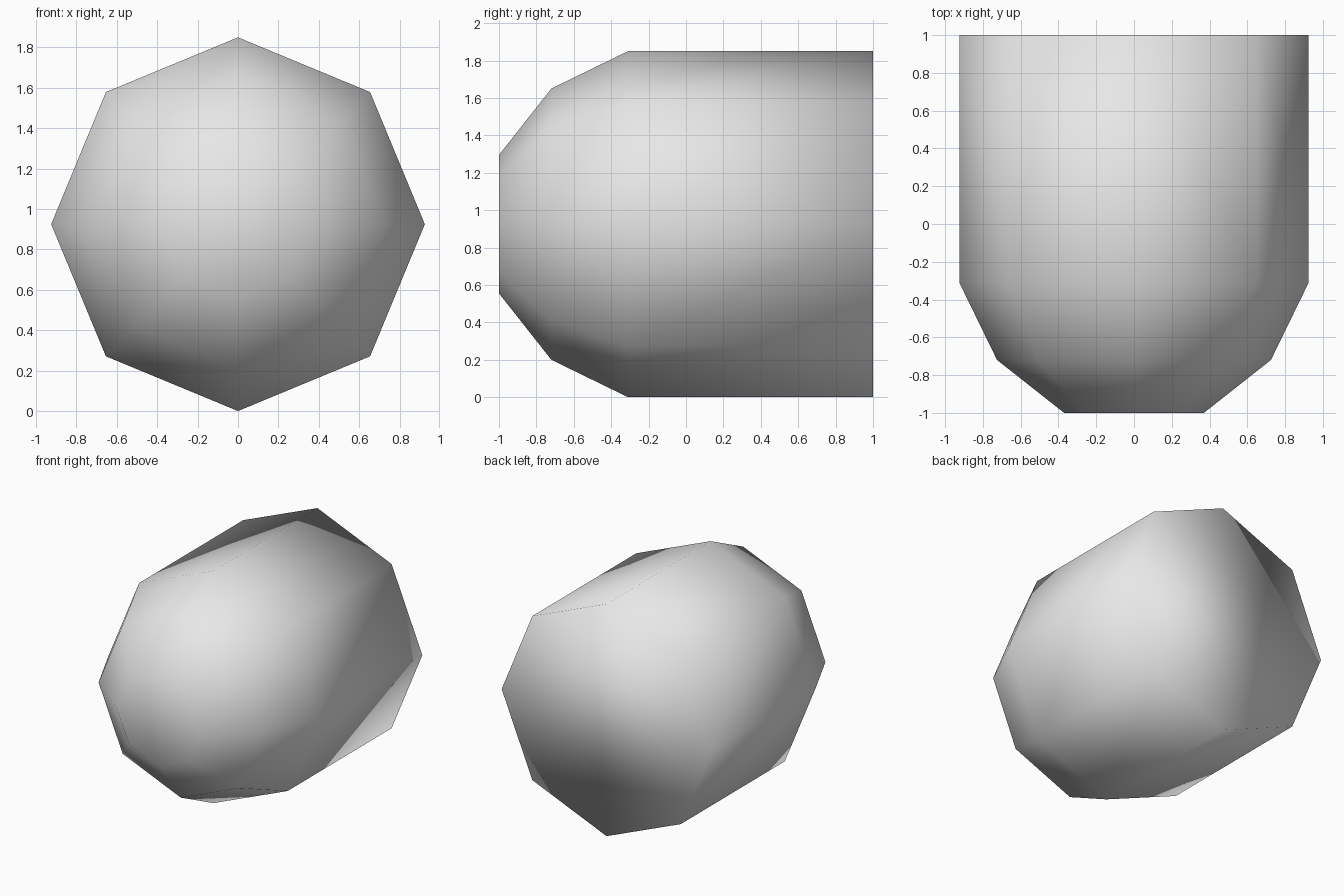
import bpy, bmesh, math

if "Cube" in bpy.data.objects:
    bpy.data.objects.remove(bpy.data.objects["Cube"])

SIDES = 8
CENTRE_Z = 0.925
# (y, radius) from rounded nose to flat back
PROFILE = [(-1.0, 0.37), (-0.72, 0.725), (-0.31, 0.925), (1.0, 0.925)]

grey = bpy.data.materials.new("light grey")
grey.diffuse_color = (0.8, 0.8, 0.8, 1)
grey.use_nodes = True
grey.node_tree.nodes["Principled BSDF"].inputs["Base Color"].default_value = grey.diffuse_color

# Eight-sided bullet body: rings bridged along y
bm = bmesh.new()
rings = []
for y, r in PROFILE:
    rings.append([bm.verts.new((r * math.cos(2 * math.pi * i / SIDES), y,
                                CENTRE_Z + r * math.sin(2 * math.pi * i / SIDES)))
                  for i in range(SIDES)])
for a, b in zip(rings, rings[1:]):
    for i in range(SIDES):
        j = (i + 1) % SIDES
        bm.faces.new((a[i], a[j], b[j], b[i]))

# Flat nose tip and back cap
bm.faces.new(rings[0])
bm.faces.new(rings[-1])
bmesh.ops.recalc_face_normals(bm, faces=bm.faces)
for f in bm.faces:
    f.smooth = True

mesh = bpy.data.meshes.new("bullet_body")
bm.to_mesh(mesh)
bm.free()
mesh.materials.append(grey)
bpy.context.collection.objects.link(bpy.data.objects.new("bullet_body", mesh))
